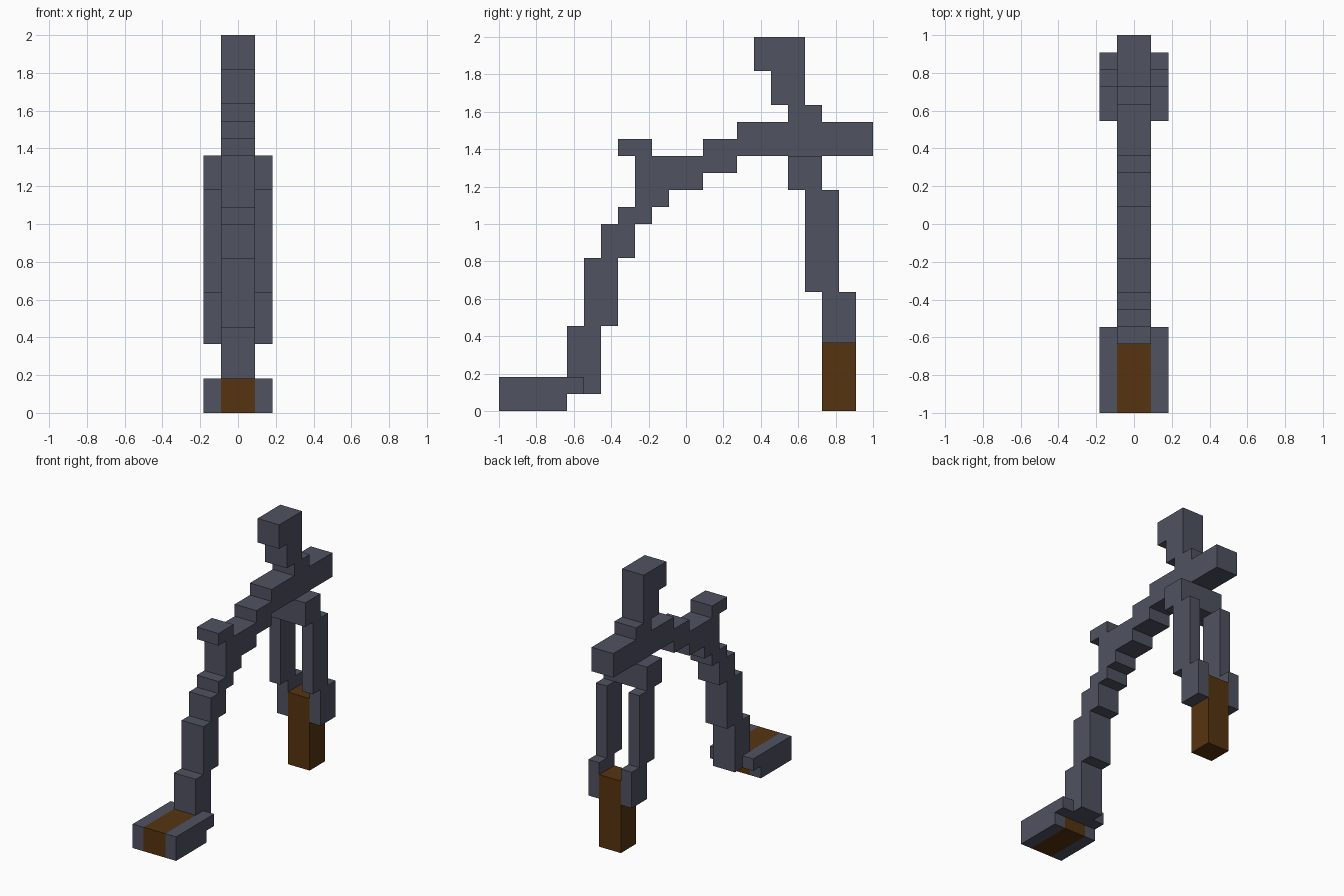
import bpy, bmesh

if "Cube" in bpy.data.objects:
    bpy.data.objects.remove(bpy.data.objects["Cube"], do_unlink=True)

U = 2 / 22  # one block


def material(name, rgb):
    m = bpy.data.materials.new(name)
    m.use_nodes = True
    m.diffuse_color = (*rgb, 1)
    m.node_tree.nodes["Principled BSDF"].inputs["Base Color"].default_value = (*rgb, 1)
    return m


GREY = material("slate grey", (0.079, 0.084, 0.117))
BROWN = material("dark brown", (0.093, 0.034, 0.005))


def extrude_profile(name, outline, x_ranges, mat):
    """Extrude a side outline (y, z in blocks) across each x range."""
    bm = bmesh.new()
    for x0, x1 in x_ranges:
        face = bm.faces.new([bm.verts.new((x0 * U, y * U - 1, z * U)) for y, z in outline])
        new = bmesh.ops.extrude_face_region(bm, geom=[face])["geom"]
        verts = [g for g in new if isinstance(g, bmesh.types.BMVert)]
        bmesh.ops.translate(bm, verts=verts, vec=((x1 - x0) * U, 0, 0))
    bmesh.ops.recalc_face_normals(bm, faces=bm.faces)
    mesh = bpy.data.meshes.new(name)
    bm.to_mesh(mesh)
    bm.free()
    mesh.materials.append(mat)
    obj = bpy.data.objects.new(name, mesh)
    bpy.context.collection.objects.link(obj)
    return obj


def rect(y0, z0, y1, z1):
    return [(y0, z0), (y1, z0), (y1, z1), (y0, z1)]


CENTRE = [(-1, 1)]
FULL = [(-2, 2)]
SIDES = [(-2, -1), (1, 2)]

# Stepped frame: underside going back, upright post, then topside coming forward
frame = [
    (4, 1), (6, 1), (6, 5), (7, 5), (7, 9), (8, 9), (8, 11), (9, 11), (9, 12),
    (10, 12), (10, 13), (12, 13), (12, 14), (14, 14), (14, 15), (22, 15), (22, 17),
    (19, 17), (19, 18), (18, 18), (18, 22), (15, 22), (15, 20), (16, 20), (16, 18),
    (17, 18), (17, 17), (14, 17), (14, 16), (12, 16), (12, 15), (9, 15), (9, 16),
    (7, 16), (7, 15), (8, 15), (8, 12), (7, 12), (7, 11), (6, 11), (6, 9), (5, 9),
    (5, 5), (4, 5),
]
extrude_profile("frame", frame, CENTRE, GREY)

# Front foot: brown block between two grey side plates
extrude_profile("front_block", rect(0, 0, 4, 2), CENTRE, BROWN)
extrude_profile("front_side_plates",
                [(0, 0), (4, 0), (4, 1), (5, 1), (5, 2), (0, 2)], SIDES, GREY)

# Rear fork: crossbar, two stepped prongs and the brown block they hold
extrude_profile("fork_crossbar", rect(17, 13, 19, 15), FULL, GREY)
extrude_profile("fork_prongs",
                [(19, 4), (21, 4), (21, 7), (20, 7), (20, 13), (18, 13), (18, 7), (19, 7)],
                SIDES, GREY)
extrude_profile("rear_block", rect(19, 0, 21, 6), CENTRE, BROWN)
